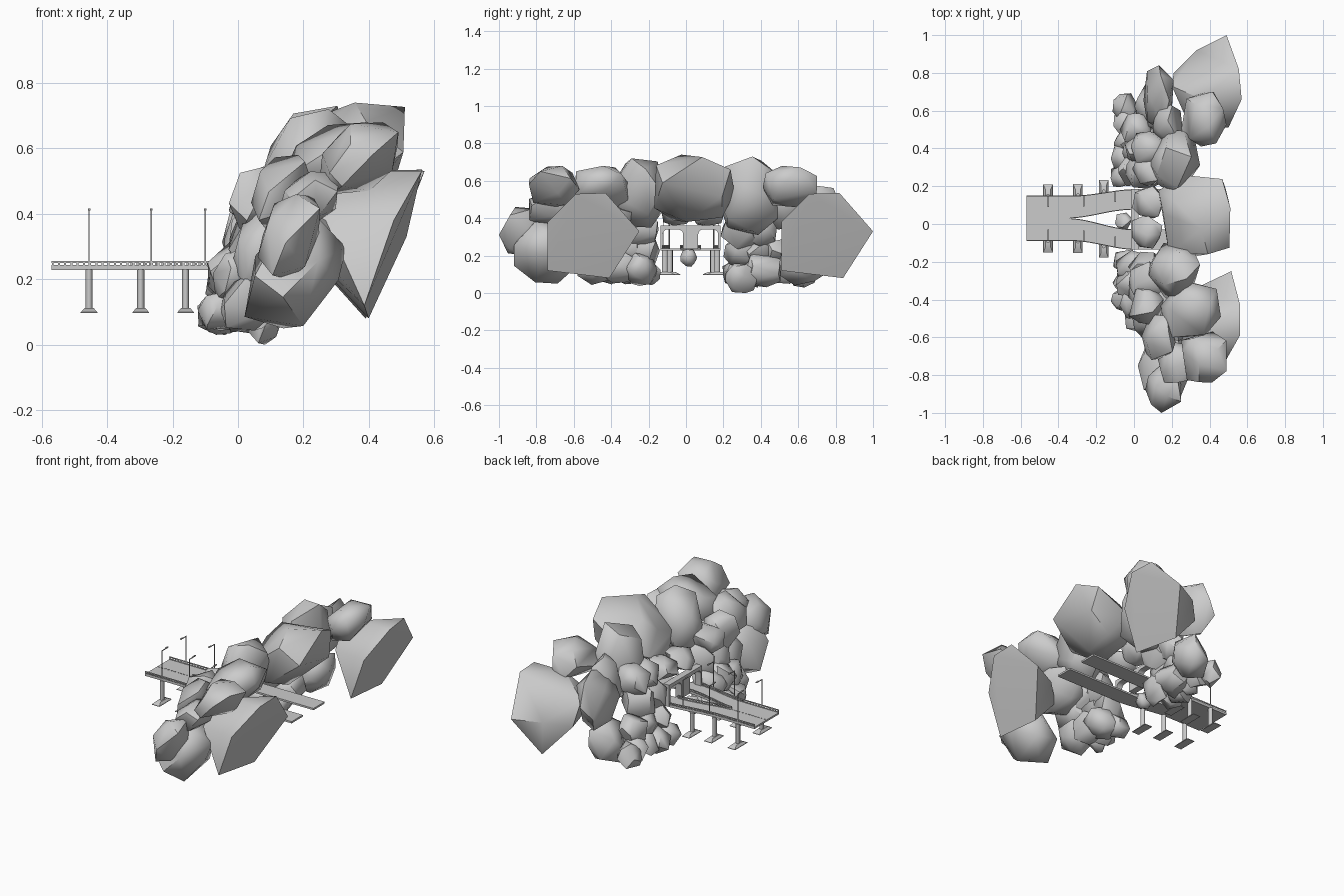
import bpy, bmesh, math, random
from mathutils import Vector

if "Cube" in bpy.data.objects:
    bpy.data.objects.remove(bpy.data.objects["Cube"])

random.seed(5)


def finish(bm, name, angle=35):
    bmesh.ops.recalc_face_normals(bm, faces=bm.faces[:])
    me = bpy.data.meshes.new(name)
    bm.to_mesh(me)
    bm.free()
    me.polygons.foreach_set("use_smooth", [True] * len(me.polygons))
    me.set_sharp_from_angle(angle=math.radians(angle))
    ob = bpy.data.objects.new(name, me)
    bpy.context.collection.objects.link(ob)
    return ob


def hull(name, pts):
    bm = bmesh.new()
    for p in pts:
        bm.verts.new(p)
    bmesh.ops.convex_hull(bm, input=bm.verts[:])
    bmesh.ops.delete(bm, geom=[v for v in bm.verts if not v.link_faces], context='VERTS')
    return finish(bm, name, 50)


def rock(name, box, n=15, lean=.35):
    """Blocky boulder: hull of jittered sphere points, leaning with the wall, fitted to a box."""
    spin = random.uniform(0, 6.28)
    pts = []
    for i in range(n):
        z = 1 - 2 * (i + .5) / n
        a = i * 2.39996 + spin + random.uniform(-.35, .35)
        r = math.sqrt(1 - z * z)
        d = Vector((r * math.cos(a), r * math.sin(a), z + random.uniform(-.12, .12)))
        d /= sum(abs(c) ** 3 for c in d) ** (1 / 3)
        d.x += lean * d.z
        pts.append(d)
    lo = [min(p[k] for p in pts) for k in range(3)]
    hi = [max(p[k] for p in pts) for k in range(3)]
    hull(name, [[box[2 * k] + (p[k] - lo[k]) / (hi[k] - lo[k]) * (box[2 * k + 1] - box[2 * k])
                 for k in range(3)] for p in pts])


def add_box(bm, x0, x1, y0, y1, z0, z1):
    vs = bmesh.ops.create_cube(bm, size=1)['verts']
    for v in vs:
        v.co = ((x0 + x1) / 2 + v.co.x * (x1 - x0), (y0 + y1) / 2 + v.co.y * (y1 - y0),
                (z0 + z1) / 2 + v.co.z * (z1 - z0))


# two huge tilted slabs at the rear corners
SLAB = [(.49, 1, .33), (.555, .82, .535), (.57, .66, .53), (.50, .51, .38), (.41, .51, .12),
        (.39, .84, .08), (.20, .73, .42), (.21, .80, .28), (.29, .60, .25), (.36, .66, .53),
        (.29, .53, .38), (.33, .92, .32)]
hull("slab_rock_right", SLAB)
hull("slab_rock_left", [(min(.57, x + .1 * (y - .75)), y - 1.25, z) for x, y, z in SLAB])

# large and medium boulders: x0 x1 y0 y1 z0 z1
BOULDERS = [
    (.13, .51, -.17, .26, .38, .74), (.07, .35, -.40, -.10, .35, .72),
    (.07, .35, .17, .50, .31, .73), (.25, .49, -.84, -.57, .46, .68),
    (.14, .46, -.60, -.30, .44, .68), (.25, .49, .41, .70, .46, .68),
    (.06, .25, -1, -.74, .20, .46), (.02, .33, -.92, -.58, .05, .38),
    (.12, .31, -.84, -.62, .36, .53), (.05, .21, .50, .84, .26, .58),
    (.10, .26, .42, .64, .34, .62), (-.02, .15, -.60, -.36, .18, .42),
    (.10, .32, -.62, -.28, .24, .50), (0, .20, .50, .74, .04, .28),
    (.03, .14, .21, .38, 0, .16), (-.10, -.01, -.03, .06, .14, .235),
    (.04, .22, -.72, -.48, .36, .58), (-.01, .15, -.13, .05, .36, .48),
    (-.01, .16, .03, .20, .36, .48)]
for i, b in enumerate(BOULDERS):
    rock(f"boulder_{i}", b)

# rows of small rocks climbing the wall on both sides of the tunnels
ROWS = [(-.045, .11, .14, (-.40, -.31, -.21, .26, .35, .44, .53, .62)),
        (.00, .22, .17, (-.42, -.31, -.22, .28, .39, .50)),
        (.05, .34, .19, (-.35, -.23, .28, .40)),
        (.07, .45, .19, (-.43, -.30, .28, .40)),
        (.05, .13, .19, (-.48, -.36, -.24, .41))]
for r, (x, z, s, ys) in enumerate(ROWS):
    for j, y in enumerate(ys):
        h = [s / 2 * random.uniform(.85, 1.1) for _ in range(3)]
        cx, cz = x + random.uniform(-.012, .012), z + random.uniform(-.012, .012)
        h[1] = min(h[1], y - .185 if y > 0 else -.13 - y)
        rock(f"small_rock_{r}_{j}", (cx - h[0], cx + h[0], y - h[1], y + h[1],
                                     cz - h[2], cz + h[2]), 13, .2)

# road centre lines: joined at the far end, parting towards the two tunnels
PATHS = {"back": (.09, .13), "front": (-.03, -.082)}


def centre(side, x):
    a, b = PATHS[side]
    t = max(0, min(1, (x + .34) / .34))
    return a + (b - a) * t * t * (3 - 2 * t)


def half(x):
    return .06 - .006 * max(0, min(1, (x + .33) / .2))


def sweep(name, side, x0, x1, off, z0, z1, n=24):
    """Rectangular strip following a carriageway; off = (a, b) lateral edges."""
    bm = bmesh.new()
    prev = None
    for i in range(n + 1):
        x = x0 + (x1 - x0) * i / n
        c, w = centre(side, x), half(x)
        ring = [bm.verts.new((x, c + o[0] * w + o[1], z)) for o, z in
                ((off[0], z0), (off[1], z0), (off[1], z1), (off[0], z1))]
        if prev:
            for k in range(4):
                bm.faces.new((prev[k], prev[(k + 1) % 4], ring[(k + 1) % 4], ring[k]))
        else:
            bm.faces.new(ring)
        prev = ring
    bm.faces.new(prev)
    finish(bm, name)


for side, s in (("back", 1), ("front", -1)):
    sweep(f"{side}_deck", side, -.57, .46, ((-1, 0), (1, 0)), .228, .239)
    # guard rails with posts, the inner one only after the split
    for label, e, x0 in (("outer", s, -.57), ("inner", -s, -.33)):
        for part, z0, z1 in (("kerb", .239, .243), ("rail", .250, .256)):
            sweep(f"{side}_{label}_{part}", side, x0, 0, ((e, -.005 * e), (e, 0)), z0, z1)
        bm = bmesh.new()
        for i in range(int(-x0 / .019) + 1):
            x = x0 + .004 + i * .019
            y = centre(side, x) + e * (half(x) - .0025)
            add_box(bm, x - .003, x + .003, y - .002, y + .002, .24, .252)
        finish(bm, f"{side}_{label}_posts")
    # round piers on flared footings
    for i, x in enumerate((-.455, -.297, -.16)):
        y = centre(side, x) + s * .055
        bm = bmesh.new()
        vs = bmesh.ops.create_cone(bm, cap_ends=True, segments=16, radius1=.011, radius2=.011,
                                   depth=.12)['verts']
        for v in vs:
            v.co = (x + v.co.x, y + v.co.y * 1.4, v.co.z + .17)
        vs = bmesh.ops.create_cube(bm, size=1)['verts']
        for v in vs:
            k = 1 if v.co.z < 0 else .55
            v.co = (x + v.co.x * .05 * k, y + s * .005 + v.co.y * .12 * k, .106 + v.co.z * .013)
        add_box(bm, x - .0255, x + .0255, y + s * .005 - .06, y + s * .005 + .06, .097, .1)
        finish(bm, f"{side}_pier_{i}")
    # street lamps with an arm over the road
    for i, x in enumerate((-.455, -.265, -.10)):
        y = centre(side, x) + s * (half(x) - .003)
        bm = bmesh.new()
        add_box(bm, x - .002, x + .002, y - .002, y + .002, .238, .412)
        ya, yb = sorted((y + s * .002, y - s * .05))
        add_box(bm, x - .002, x + .002, ya, yb, .409, .413)
        yc = y - s * .045
        add_box(bm, x - .004, x + .004, yc - .012, yc + .012, .411, .416)
        finish(bm, f"{side}_lamp_{i}")

# dashed centre marking on the joined road
bm = bmesh.new()
for i in range(11):
    x = -.565 + i * .0215
    add_box(bm, x, x + .012, .028, .032, .2385, .241)
finish(bm, "centre_marking")


# double tunnel portal
def arch(y0, y1, z0, z1, r=.028, n=5):
    pts = [(y1, z0)]
    for c, a0 in ((y1 - r, 0), (y0 + r, math.pi / 2)):
        for i in range(n + 1):
            a = a0 + i / n * math.pi / 2
            pts.append((c + r * math.cos(a), z1 - r + r * math.sin(a)))
    return pts + [(y0, z0)]


outline = ([(-.135, .235), (-.135, .362), (.185, .362), (.185, .235)]
           + arch(.065, .172, .235, .34) + arch(-.125, -.015, .235, .34))
bm = bmesh.new()
front = [bm.verts.new((-.015, y, z)) for y, z in outline]
back = [bm.verts.new((.025, y, z)) for y, z in outline]
bm.faces.new(front)
bm.faces.new(back[::-1])
for i in range(len(front)):
    bm.faces.new((front[i - 1], front[i], back[i], back[i - 1]))
finish(bm, "tunnel_portal")
